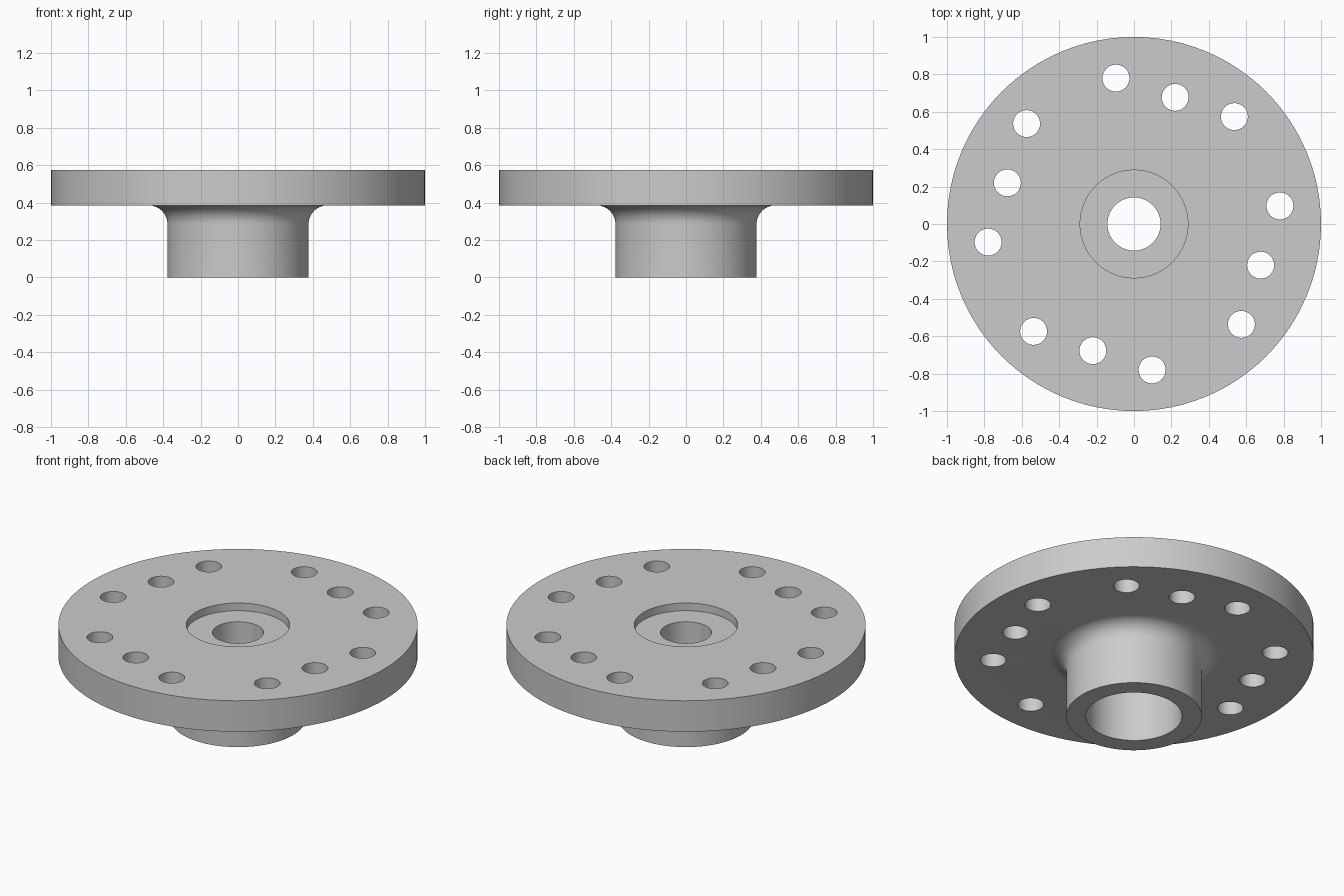
import bpy
import bmesh
from math import sin, cos, pi, radians
from mathutils import Matrix, Vector

cube = bpy.data.objects.get("Cube")
if cube:
    bpy.data.objects.remove(cube, do_unlink=True)

# Main dimensions
FLANGE_R, FLANGE_Z, TOP_Z = 1.0, 0.385, 0.575
HUB_R, FILLET = 0.377, 0.1
BORE_R, HOLE_R, RECESS_R = 0.267, 0.142, 0.288
RECESS_Z = TOP_Z - 0.047
BOLT_R, BOLT_DIST, BOLT_STEP = 0.072, 0.712, 0.333

grey = bpy.data.materials.new("machined grey")
grey.use_nodes = True
grey.diffuse_color = (0.6, 0.6, 0.6, 1)
grey.node_tree.nodes["Principled BSDF"].inputs["Base Color"].default_value = grey.diffuse_color


def add_object(name, bm):
    mesh = bpy.data.meshes.new(name)
    bm.to_mesh(mesh)
    bm.free()
    mesh.materials.append(grey)
    obj = bpy.data.objects.new(name, mesh)
    bpy.context.collection.objects.link(obj)
    return obj


def lathe(name, profile, steps):
    """Turn a closed (radius, height) profile around the z axis."""
    bm = bmesh.new()
    verts = [bm.verts.new((r, 0, z)) for r, z in profile]
    edges = [bm.edges.new((v, verts[i - 1])) for i, v in enumerate(verts)]
    bmesh.ops.spin(bm, geom=verts + edges, axis=(0, 0, 1), cent=(0, 0, 0),
                   angle=2 * pi, steps=steps, use_merge=True)
    bmesh.ops.remove_doubles(bm, verts=bm.verts, dist=1e-5)
    bmesh.ops.recalc_face_normals(bm, faces=bm.faces)
    return add_object(name, bm)


# Flange and hub in one turned body, with a rounded inner corner
fillet = [(HUB_R + FILLET * (1 - cos(a)), FLANGE_Z - FILLET * (1 - sin(a)))
          for a in (i * pi / 16 for i in range(9))]
profile = [(BORE_R, 0), (HUB_R, 0), *fillet,
           (FLANGE_R, FLANGE_Z), (FLANGE_R, TOP_Z),
           (RECESS_R, TOP_Z), (RECESS_R, RECESS_Z),
           (HOLE_R, RECESS_Z), (HOLE_R, FLANGE_Z), (BORE_R, FLANGE_Z)]
flange = lathe("flanged_hub", profile, 96)

# Bolt holes: four straight rows of three
bm = bmesh.new()
for quarter in range(4):
    turn = Matrix.Rotation(radians(72 + 90 * quarter), 4, 'Z')
    for k in (-1, 0, 1):
        place = turn @ Matrix.Translation(Vector((BOLT_DIST, k * BOLT_STEP, 0.5)))
        bmesh.ops.create_cone(bm, cap_ends=True, segments=40, radius1=BOLT_R,
                              radius2=BOLT_R, depth=0.6, matrix=place)
cutter = add_object("bolt_hole_cutter", bm)
cutter.hide_render = True

cut = flange.modifiers.new("bolt_holes", 'BOOLEAN')
cut.operation = 'DIFFERENCE'
cut.solver = 'EXACT'
cut.object = cutter

bpy.ops.object.select_all(action='DESELECT')
flange.select_set(True)
bpy.context.view_layer.objects.active = flange
bpy.ops.object.modifier_apply(modifier=cut.name)
bpy.data.objects.remove(cutter, do_unlink=True)
bpy.ops.object.shade_smooth_by_angle(angle=radians(30))
